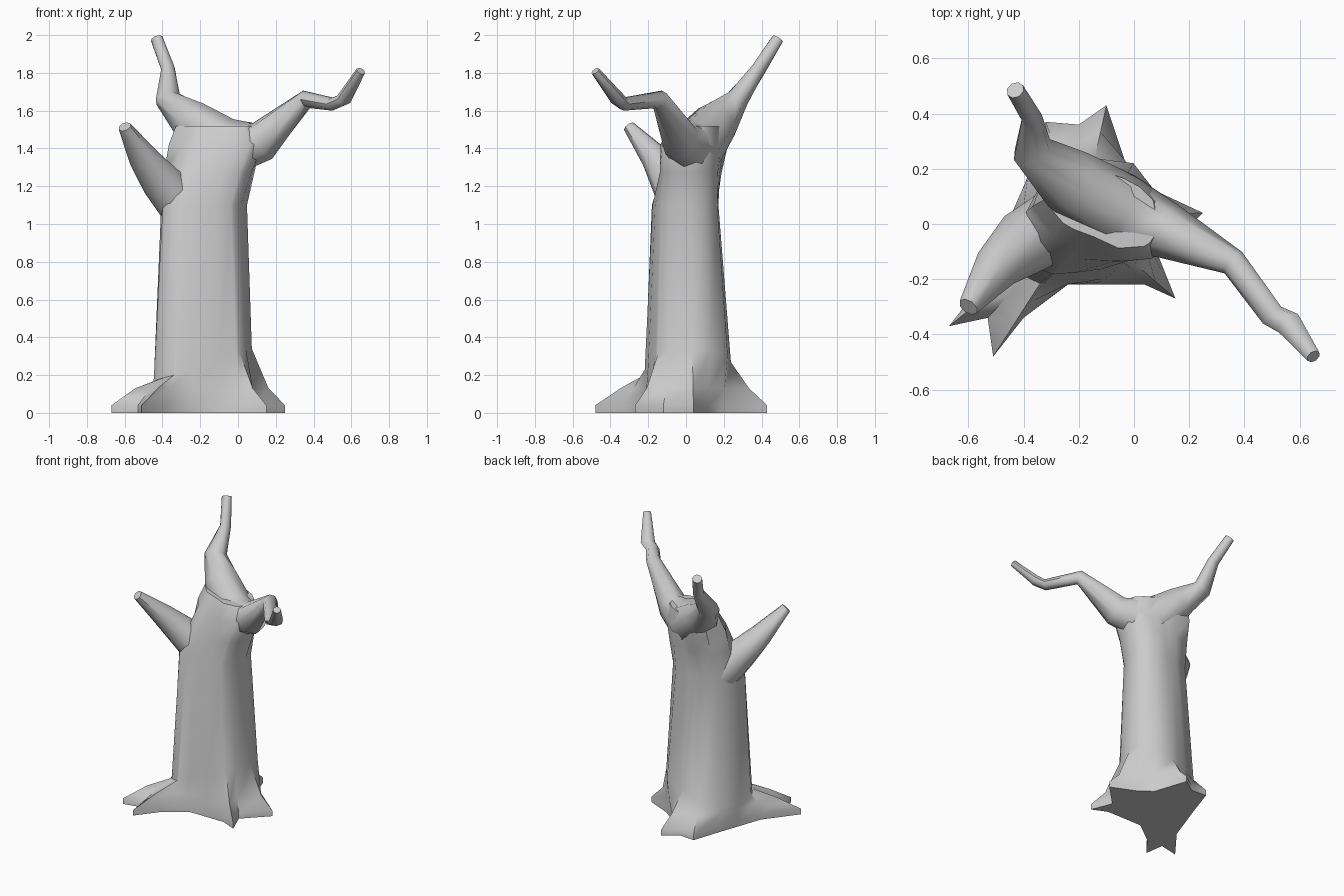
import bpy, math
from mathutils import Vector

if "Cube" in bpy.data.objects:
    bpy.data.objects.remove(bpy.data.objects["Cube"])

bark = bpy.data.materials.new("grey_bark")
bark.diffuse_color = (0.6, 0.6, 0.6, 1)
bark.use_nodes = True
bark.node_tree.nodes["Principled BSDF"].inputs["Base Color"].default_value = bark.diffuse_color


def loft(name, rings, cap_start, cap_end):
    """Skin a list of equal-length vertex rings into one object."""
    n = len(rings[0])
    verts = [v for ring in rings for v in ring]
    faces = []
    for k in range(len(rings) - 1):
        for i in range(n):
            j = (i + 1) % n
            faces.append((k*n + i, k*n + j, k*n + n + j, k*n + n + i))
    if cap_start:
        faces.append(tuple(reversed(range(n))))
    if cap_end:
        faces.append(tuple(range(len(verts) - n, len(verts))))
    mesh = bpy.data.meshes.new(name)
    mesh.from_pydata(verts, [], faces)
    mesh.materials.append(bark)
    ob = bpy.data.objects.new(name, mesh)
    bpy.context.collection.objects.link(ob)
    bpy.ops.object.select_all(action='DESELECT')
    ob.select_set(True)
    bpy.context.view_layer.objects.active = ob
    bpy.ops.object.mode_set(mode='EDIT')
    bpy.ops.mesh.select_all(action='SELECT')
    bpy.ops.mesh.normals_make_consistent(inside=False)
    bpy.ops.object.mode_set(mode='OBJECT')
    bpy.ops.object.shade_smooth_by_angle(angle=math.radians(50))
    return ob


def branch(name, path, cap_start, cap_end, sides=8):
    """Tube along (x, y, z, half width, half height) stations."""
    pts = [Vector(p[:3]) for p in path]
    rings = []
    for k, p in enumerate(path):
        a, b = pts[max(k - 1, 0)], pts[min(k + 1, len(pts) - 1)]
        t = (b - a).normalized()
        h = t.cross(Vector((0, 0, 1))).normalized()
        u = h.cross(t)
        rings.append([pts[k] + h*p[3]*math.cos(2*math.pi*i/sides)
                      + u*p[4]*math.sin(2*math.pi*i/sides) for i in range(sides)])
    return loft(name, rings, cap_start, cap_end)


# Root outline on the ground, counter-clockwise: tips and the hollows between
roots = [(0.25, 0.04), (0.07, 0.12), (-0.02, 0.19), (-0.10, 0.43), (-0.20, 0.36),
         (-0.32, 0.37), (-0.39, 0.16), (-0.44, 0.02), (-0.50, -0.15), (-0.67, -0.37),
         (-0.53, -0.34), (-0.51, -0.48), (-0.40, -0.34), (-0.24, -0.22),
         (-0.10, -0.22), (0.04, -0.22), (0.15, -0.27), (0.09, -0.12)]
angles = [math.atan2(y, x + 0.19) for x, y in roots]


def section(x0, x1, y0, y1, skew, square=0.12):
    """Rounded trunk cross-section, stretched along one diagonal by skew."""
    out = []
    for a in angles:
        c, s = math.cos(a), math.sin(a)
        rx, ry = (x1 - x0)/2, (y1 - y0)/2
        r = 1/math.sqrt((c/rx)**2 + (s/ry)**2)
        r *= 1 + square*math.sin(2*a)**2 + skew*math.sin(2*a)
        out.append(((x0 + x1)/2 + r*c, (y0 + y1)/2 + r*s))
    return out


# Trunk with flared roots
foot = section(-0.45, 0.07, -0.21, 0.23, 0.08)
rings = [[(x, y, 0.0) for x, y in roots], [(x, y, 0.04) for x, y in roots]]
rings.append([(0.5*x + 0.5*u, 0.5*y + 0.5*v, 0.13)
              for (x, y), (u, v) in zip(roots, foot)])
rings.append([(u, v, 0.25 + 0.09*math.cos(a)) for (u, v), a in zip(foot, angles)])
for z, x0, x1, y0, y1, skew in [(1.10, -0.41, 0.045, -0.17, 0.165, 0.08),
                                (1.27, -0.39, 0.09, -0.13, 0.18, -0.05),
                                (1.42, -0.36, 0.13, -0.11, 0.20, -0.20),
                                (1.52, -0.32, 0.08, -0.06, 0.20, -0.28)]:
    rings.append([(x, y, z) for x, y in section(x0, x1, y0, y1, skew)])
loft("trunk", rings, True, True)

# Forked crown: one limb sweeping from the back left tip to the front right tip
branch("forked_limb", [
    (-0.43, 0.485, 1.98, 0.033, 0.033), (-0.37, 0.385, 1.82, 0.038, 0.04),
    (-0.37, 0.27, 1.66, 0.075, 0.06), (-0.24, 0.16, 1.54, 0.12, 0.12),
    (-0.06, 0.05, 1.39, 0.14, 0.17), (0.13, -0.03, 1.44, 0.10, 0.11),
    (0.36, -0.14, 1.66, 0.05, 0.05), (0.50, -0.33, 1.635, 0.045, 0.035),
    (0.56, -0.36, 1.66, 0.048, 0.035), (0.65, -0.48, 1.81, 0.026, 0.024)], True, True)

# Short side limb
branch("side_limb", [
    (-0.25, 0.02, 1.04, 0.13, 0.14), (-0.40, -0.07, 1.22, 0.12, 0.11),
    (-0.50, -0.16, 1.35, 0.085, 0.075), (-0.60, -0.30, 1.515, 0.038, 0.032)], False, True)
